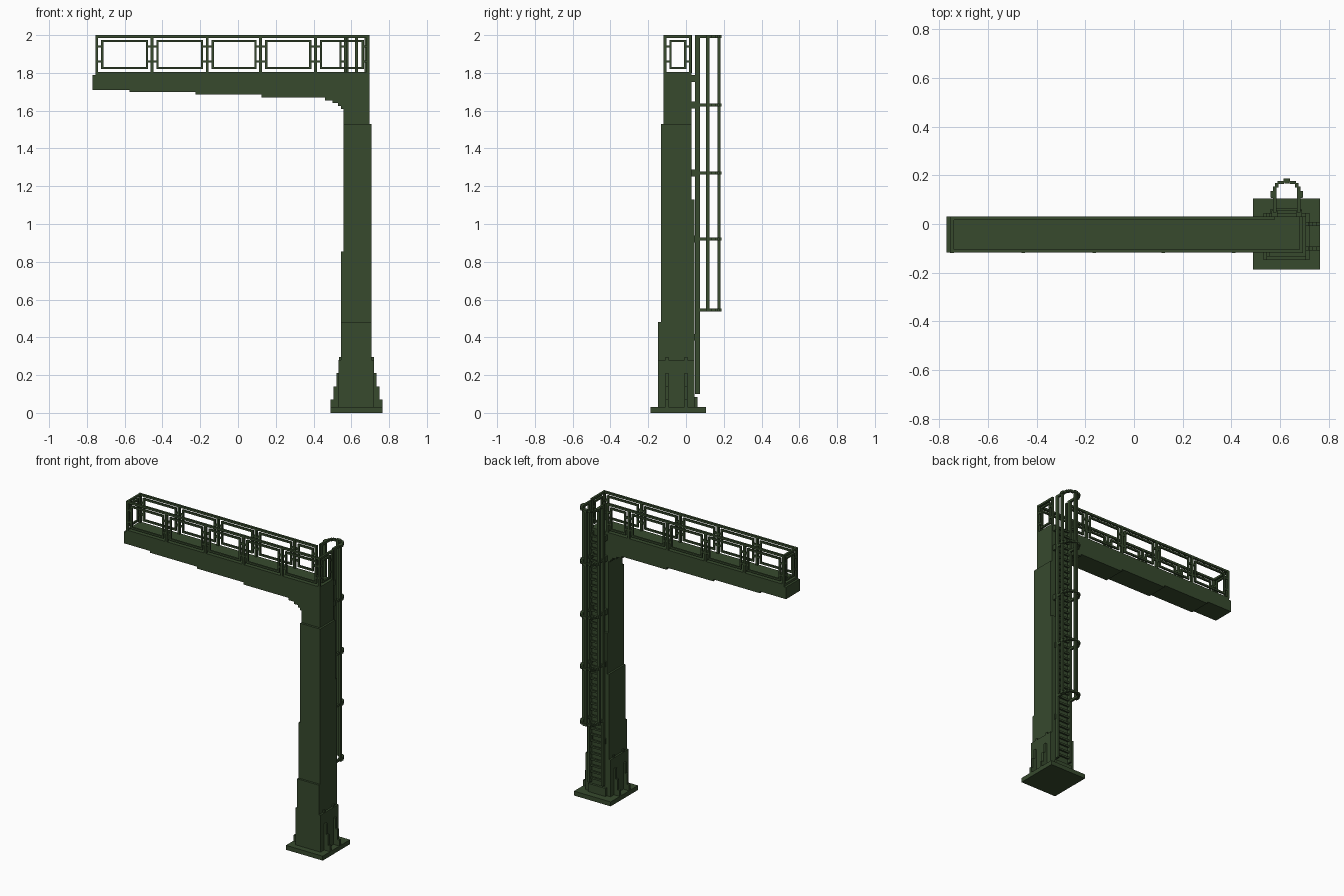
import bpy, bmesh

cube = bpy.data.objects.get("Cube")
if cube:
    bpy.data.objects.remove(cube)

green = bpy.data.materials.new("dark_green_paint")
green.use_nodes = True
color = (0.038, 0.068, 0.027, 1)
green.diffuse_color = color
bsdf = green.node_tree.nodes["Principled BSDF"]
bsdf.inputs["Base Color"].default_value = color
bsdf.inputs["Roughness"].default_value = 0.8

T = 0.014  # common bar thickness


def build(name, boxes):
    """One object made of axis-aligned boxes (x0, x1, y0, y1, z0, z1)."""
    bm = bmesh.new()
    for x0, x1, y0, y1, z0, z1 in boxes:
        for v in bmesh.ops.create_cube(bm, size=1)["verts"]:
            v.co = (x1 if v.co.x > 0 else x0, y1 if v.co.y > 0 else y0,
                    z1 if v.co.z > 0 else z0)
    mesh = bpy.data.meshes.new(name)
    bm.to_mesh(mesh)
    bm.free()
    mesh.materials.append(green)
    obj = bpy.data.objects.new(name, mesh)
    bpy.context.collection.objects.link(obj)
    return obj


def post(x, y, z0, z1, t=T):
    return (x - t / 2, x + t / 2, y - t / 2, y + t / 2, z0, z1)


# Foot plate and stepped column
build("base_plate", [(0.49, 0.765, -0.187, 0.105, 0, 0.03)])
build("column", [
    (0.545, 0.708, -0.147, 0.045, 0.03, 0.48),
    (0.545, 0.708, -0.133, 0.045, 0.48, 0.855),
    (0.558, 0.708, -0.133, 0.045, 0.855, 1.13),
    (0.558, 0.708, -0.133, 0.03, 1.13, 1.53),
    (0.558, 0.695, -0.118, 0.03, 1.53, 1.7),
])
build("column_side_plates", [
    (0.533, 0.546, -0.147, 0.045, 0.03, 0.28),
    (0.707, 0.721, -0.147, 0.045, 0.03, 0.28),
    (0.56, 0.69, 0.04, 0.06, 0.03, 0.085),
])

# Stepped gussets on both sides of the foot
gussets = []
for y in (-0.1, 0.0):
    for i, top in enumerate((0.07, 0.14, 0.21, 0.295)):
        reach = 0.137 - 0.015 * i
        for side in (-1, 1):
            a, b = sorted((0.6275 + side * 0.08, 0.6275 + side * reach))
            gussets.append((a, b, y - 0.008, y + 0.008, 0.03, top))
build("foot_gussets", gussets)

# Cantilever arm, deepening towards the column
arm_steps = ((-0.77, 1.71), (-0.575, 1.698), (-0.225, 1.685), (0.125, 1.67),
             (0.46, 1.655), (0.5, 1.64), (0.53, 1.625), (0.545, 1.61))
ends = [s[0] for s in arm_steps[1:]] + [0.695]
build("arm", [(x0, x1, -0.118, 0.03, z, 1.79) for (x0, z), x1 in zip(arm_steps, ends)])
build("arm_deck", [(-0.755, 0.695, -0.118, 0.03, 1.79, 1.805)])

# Railing: posts, top rail and framed panels
FRONT, BACK, LEFT, RIGHT = -0.111, 0.023, -0.748, 0.688
Z0, Z1 = 1.8, 2.0
post_x = [LEFT, -0.455, -0.163, 0.12, 0.41, RIGHT]


def frame(a, b):
    """Panel frame bars as (along0, along1, z0, z1)."""
    return [(a, b, 1.82, 1.832), (a, b, 1.963, 1.975),
            (a, a + 0.012, 1.832, 1.963), (b - 0.012, b, 1.832, 1.963)]


def panel(p0, p1):
    bars = frame(p0 + 0.023, p1 - 0.021)
    for z in (1.86, 1.94):
        bars += [(p0, p0 + 0.025, z - 0.006, z + 0.006),
                 (p1 - 0.023, p1, z - 0.006, z + 0.006)]
    return bars


for name, y, last in (("front_railing", FRONT, RIGHT), ("back_railing", BACK, 0.57)):
    xs = post_x[:-1] + [last]
    parts = [post(x, y, Z0, Z1, 0.015) for x in xs]
    parts.append((LEFT - T / 2, last + T / 2, y - T / 2, y + T / 2, 1.986, Z1))
    for a, b in zip(xs, xs[1:]):
        parts += [(p, q, y - 0.006, y + 0.006, u, v) for p, q, u, v in panel(a, b)]
    build(name, parts)

for name, x in (("left_end_railing", LEFT), ("right_end_railing", RIGHT)):
    parts = [(x - T / 2, x + T / 2, FRONT, BACK, 1.986, Z1), post(x, BACK, Z0, Z1)]
    parts += [(x - 0.006, x + 0.006, p, q, u, v) for p, q, u, v in panel(FRONT, BACK)]
    build(name, parts)

# Ladder on the back of the column
MID = 0.628
HALF = 0.05
build("ladder_rails", [(MID + s * HALF - 0.007, MID + s * HALF + 0.007, 0.048, 0.073, 0.1, Z1)
                       for s in (-1, 1)])
build("ladder_rungs", [(MID - HALF, MID + HALF, 0.053, 0.065, 0.125 + 0.042 * i, 0.137 + 0.042 * i)
                       for i in range(40)])
build("ladder_brackets", [(MID + s * HALF - 0.012, MID + s * HALF + 0.012, 0.02, 0.055, z - 0.018, z + 0.018)
                          for z in (0.4, 0.92, 1.27, 1.63, 1.77) for s in (-1, 1)])

# Safety cage: vertical strips and stepped hoops
build("cage_strips", [post(MID + dx, y, 0.54, Z1, 0.017) for dx, y in
                      ((-0.057, 0.115), (0.057, 0.115), (0, 0.174))])
hoops = []
for z in (0.545, 0.92, 1.27, 1.63, 1.992):
    z0, z1 = z - 0.008, z + 0.008
    for s in (-1, 1):
        for d0, d1, y0, y1 in ((0.043, 0.057, 0.06, 0.155), (0.055, 0.067, 0.108, 0.135),
                               (0.034, 0.048, 0.15, 0.169), (0.012, 0.038, 0.164, 0.177)):
            a, b = sorted((MID + s * d0, MID + s * d1))
            hoops.append((a, b, y0, y1, z0, z1))
    hoops.append((MID - 0.014, MID + 0.014, 0.17, 0.187, z0, z1))
build("cage_hoops", hoops)
